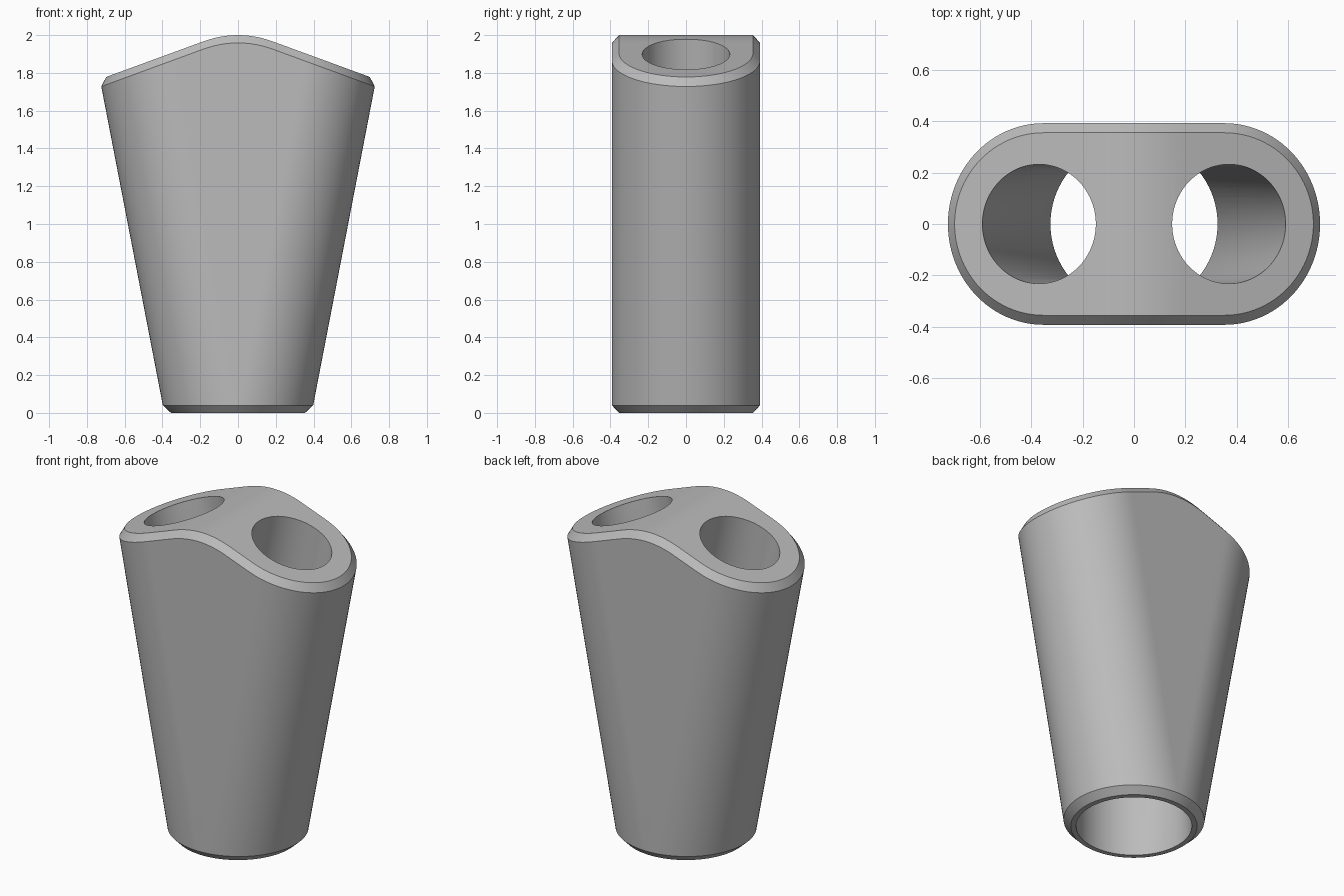
import bpy
import bmesh
from math import sin, cos, pi, atan
from mathutils import Matrix

cube = bpy.data.objects.get("Cube")
if cube:
    bpy.data.objects.remove(cube, do_unlink=True)

LEAN = 0.193          # sideways run of each branch per unit of height
BASE = 0.04           # height of the bottom chamfer
RX, RY = 0.398, 0.392
ARC, FLAT = 48, 24    # segments per end arc and per flat side

grey = bpy.data.materials.new("satin grey")
grey.use_nodes = True
color = (0.5, 0.5, 0.5, 1)
grey.diffuse_color = color
grey.node_tree.nodes["Principled BSDF"].inputs["Base Color"].default_value = color


def roof(x):
    """Height of the ridged top: rounded crest, straight slopes."""
    x, crest, slope = abs(x), 0.185, 0.366
    if x < crest:
        return 2 - slope * x * x / (2 * crest)
    return 2 + slope * crest / 2 - slope * x


# Outline samples: (shift of the arc centre from -1 to 1, angle)
half = [(1, pi / 2 * i / (ARC // 2)) for i in range(ARC // 2)]
half += [(1 - 2 * i / FLAT, pi / 2) for i in range(FLAT + 1)]
half += [(-1, pi / 2 + pi / 2 * i / (ARC // 2)) for i in range(1, ARC // 2 + 1)]
outline = half + [(s, -a) for s, a in reversed(half[1:-1])]


def side_point(s, a, z):
    return s * LEAN * (z - BASE) + RX * cos(a), RY * sin(a), z


def rim_point(s, a):
    z = 1.8
    for _ in range(12):
        z = roof(side_point(s, a, z)[0]) - 0.041
    return side_point(s, a, z)


def crown_point(s, a):
    x, y, _ = rim_point(s, a)
    x, y = x - 0.026 * cos(a), y - 0.037 * sin(a)
    return x, y, roof(x)


# Tapered body with chamfered ends
bm = bmesh.new()
rings = [
    [bm.verts.new((0.355 * cos(a), 0.355 * sin(a), 0)) for s, a in outline],
    [bm.verts.new(side_point(s, a, BASE)) for s, a in outline],
    [bm.verts.new(rim_point(s, a)) for s, a in outline],
    [bm.verts.new(crown_point(s, a)) for s, a in outline],
]
n = len(outline)
for low, high in zip(rings, rings[1:]):
    for i in range(n):
        j = (i + 1) % n
        bm.faces.new((low[i], low[j], high[j], high[i]))
bm.faces.new(list(reversed(rings[0])))

# Ridged top made of strips running front to back
top = rings[3]
for i in range(n // 2):
    strip = [top[i], top[i + 1], top[-i - 1], top[-i % n]]
    bm.faces.new(list(dict.fromkeys(strip)))
bmesh.ops.remove_doubles(bm, verts=bm.verts, dist=0.0001)
bmesh.ops.recalc_face_normals(bm, faces=bm.faces)
mesh = bpy.data.meshes.new("splitter_body")
bm.to_mesh(mesh)
bm.free()
body = bpy.data.objects.new("splitter_body", mesh)
bpy.context.collection.objects.link(body)


def bore(name, radius, z_min, z_max, lean):
    """Cylinder cutter along an axis through the base centre."""
    bm = bmesh.new()
    bmesh.ops.create_cone(
        bm, cap_ends=True, segments=96, radius1=radius, radius2=radius,
        depth=z_max - z_min,
        matrix=Matrix.Rotation(atan(lean), 4, "Y")
        @ Matrix.Translation((0, 0, (z_min + z_max) / 2)))
    data = bpy.data.meshes.new(name)
    bm.to_mesh(data)
    bm.free()
    cutter = bpy.data.objects.new(name, data)
    cutter.hide_render = True
    bpy.context.collection.objects.link(cutter)
    mod = body.modifiers.new(name, "BOOLEAN")
    mod.operation, mod.solver, mod.object = "DIFFERENCE", "EXACT", cutter
    return cutter


# One wide bore below, two leaning bores above that open into it
cutters = [bore("lower_bore", 0.325, -0.2, 0.95, 0)]
for side, sign in (("left", 1), ("right", -1)):
    cutters.append(bore(side + "_bore", 0.232, 0.5, 2.4, sign * 0.1945))

depsgraph = bpy.context.evaluated_depsgraph_get()
carved = bpy.data.meshes.new_from_object(body.evaluated_get(depsgraph))
body.modifiers.clear()
body.data = carved
for cutter in cutters:
    bpy.data.objects.remove(cutter, do_unlink=True)

carved.materials.clear()
carved.materials.append(grey)
bpy.ops.object.select_all(action="DESELECT")
body.select_set(True)
bpy.context.view_layer.objects.active = body
bpy.ops.object.shade_smooth_by_angle(angle=pi / 7)
